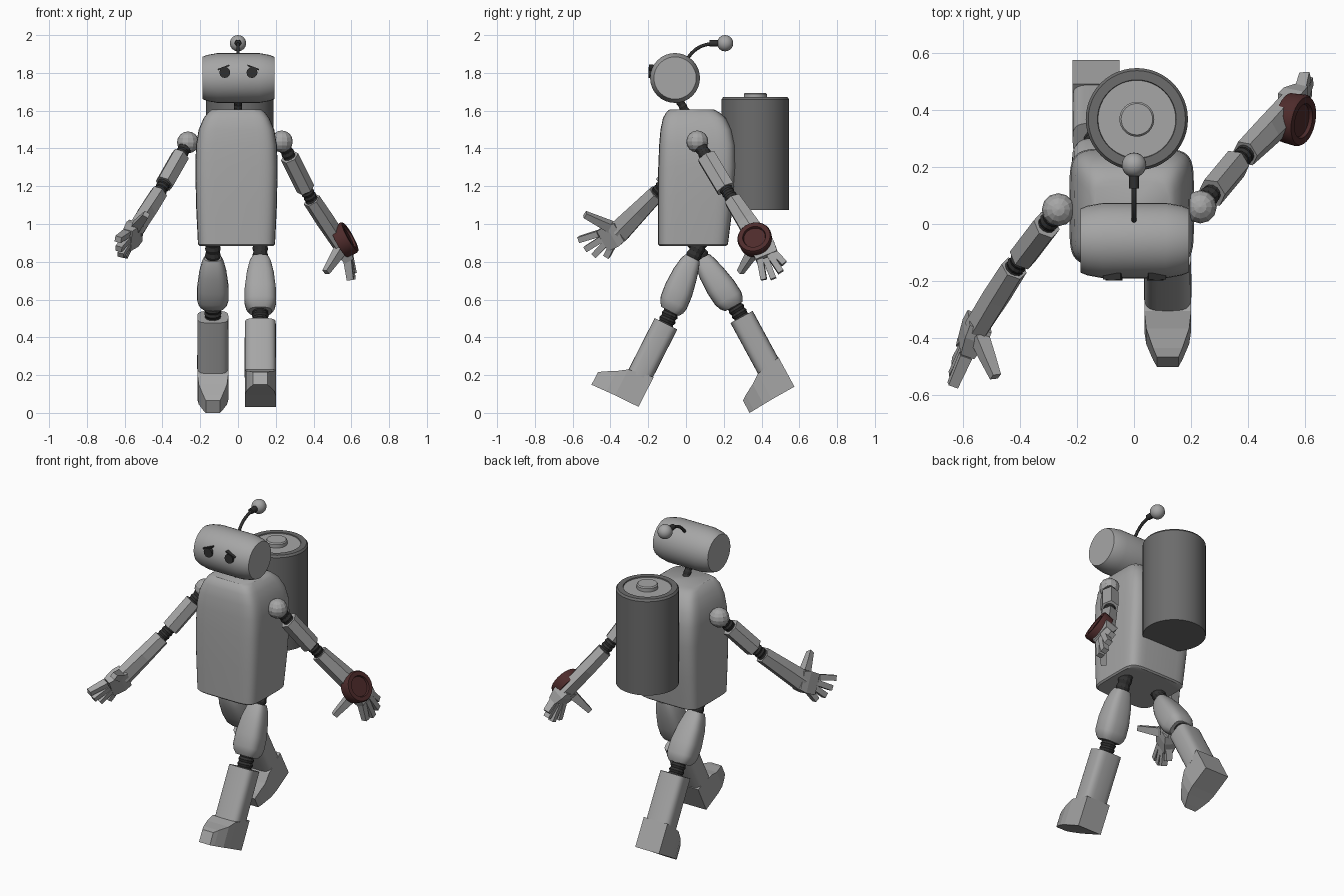
import bpy, bmesh, math
from mathutils import Vector as V

if "Cube" in bpy.data.objects:
    bpy.data.objects.remove(bpy.data.objects["Cube"])


def material(name, rgb):
    m = bpy.data.materials.new(name)
    m.diffuse_color = (*rgb, 1)
    m.use_nodes = True
    m.node_tree.nodes["Principled BSDF"].inputs["Base Color"].default_value = m.diffuse_color
    return m


GREY = material("light grey", (0.38, 0.38, 0.38))
DARK = material("battery grey", (0.15, 0.15, 0.15))
BLACK = material("rubber black", (0.03, 0.03, 0.03))
RED = material("dark red", (0.075, 0.024, 0.024))


def finish(name, bm, mat, angle=35):
    bmesh.ops.recalc_face_normals(bm, faces=bm.faces)
    me = bpy.data.meshes.new(name)
    bm.to_mesh(me)
    bm.free()
    me.materials.append(mat)
    if angle:
        me.shade_smooth()
        me.set_sharp_from_angle(angle=math.radians(angle))
    ob = bpy.data.objects.new(name, me)
    bpy.context.collection.objects.link(ob)
    return ob


def spow(c, e):
    return math.copysign(abs(c) ** (2 / e), c) if abs(c) > 1e-6 else 0.0


def loft(name, origin, axis, side, secs, mat, sides=24, e=2.0, phase=0.0, angle=35):
    """Capped loft; secs = (distance, half size along side, half size across, side offset)."""
    o, w = V(origin), V(axis).normalized()
    u = V(side)
    u = (u - w * u.dot(w)).normalized()
    v = w.cross(u)
    bm = bmesh.new()
    rings = []
    for s in secs:
        d, hu, hv = s[:3]
        c = s[3] if len(s) > 3 else 0
        ring = []
        for i in range(sides):
            a = phase + 2 * math.pi * i / sides
            ring.append(bm.verts.new(o + w * d + u * (c + hu * spow(math.cos(a), e))
                                     + v * hv * spow(math.sin(a), e)))
        rings.append(ring)
    for r, q in zip(rings, rings[1:]):
        for i in range(sides):
            j = (i + 1) % sides
            bm.faces.new((r[i], r[j], q[j], q[i]))
    bm.faces.new(rings[0][::-1])
    bm.faces.new(rings[-1])
    return finish(name, bm, mat, angle)


def bar(name, a, b, side, secs, mat, box=True, sides=4):
    """Loft between two points; secs = (fraction, half size, half size)."""
    a, b = V(a), V(b)
    length = (b - a).length
    secs = [(s[0] * length, s[1], s[2]) for s in secs]
    if box:
        return loft(name, a, b - a, side, secs, mat, 4, 60, math.pi / 4, 0)
    return loft(name, a, b - a, side, secs, mat, sides, angle=0)


def ribbed(name, a, b, r):
    """Flexible joint made of alternating rings."""
    secs = [(i / 8, r * (1 if i % 2 else 0.86), r * (1 if i % 2 else 0.86)) for i in range(9)]
    return bar(name, a, b, (0.3, 1, 0.2), secs, BLACK, False, 12)


def ball(name, c, r, seg, rings, angle):
    bm = bmesh.new()
    bmesh.ops.create_uvsphere(bm, u_segments=seg, v_segments=rings, radius=r)
    bmesh.ops.translate(bm, verts=bm.verts, vec=V(c))
    return finish(name, bm, GREY, angle)


X, Y, Z = V((1, 0, 0)), V((0, 1, 0)), V((0, 0, 1))

# Torso: rounded box, narrowing at the shoulders
torso = [(.884, .195, -.14, .212), (.892, .204, -.148, .222), (1.1, .214, -.149, .248),
         (1.3, .218, -.147, .265), (1.42, .214, -.142, .262), (1.5, .200, -.135, .243),
         (1.56, .174, -.122, .212), (1.59, .152, -.106, .178), (1.605, .132, -.088, .15)]
loft("torso", (-.008, 0, 0), Z, Y,
     [(z, (b - f) / 2, hx, (b + f) / 2) for z, hx, f, b in torso], GREY, 40, 6)

# Neck and barrel head
ribbed("neck", (0, .005, 1.585), (0, -.05, 1.68), .023)
loft("head", (.002, -.058, 1.773), X, Z,
     [(-.19, .112, .112), (-.165, .122, .122), (-.11, .132, .132),
      (.11, .132, .132), (.165, .122, .122), (.19, .112, .112)], GREY, 32)

# Eyes and tilted brows
for s, side in ((-1, "left"), (1, "right")):
    x = .002 + s * .072
    loft(side + "_eye", (x, -.17, 1.802), -Y, Z, [(0, .029, .029), (.028, .029, .029)], BLACK, 12)
    bar(side + "_brow", (x + s * .037, -.183, 1.817), (x - s * .024, -.183, 1.84), Y,
        [(0, .012, .004), (1, .012, .004)], BLACK)

# Antenna
cu = bpy.data.curves.new("antenna", "CURVE")
cu.dimensions = "3D"
cu.bevel_depth = .009
cu.bevel_resolution = 2
cu.resolution_u = 6
sp = cu.splines.new("BEZIER")
sp.bezier_points.add(1)
for p, co, hl, hr in zip(sp.bezier_points, ((0, .01, 1.88), (0, .18, 1.957)),
                         ((0, 0, 1.86), (0, .09, 1.957)), ((0, .05, 1.935), (0, .2, 1.957))):
    p.co, p.handle_left, p.handle_right = co, hl, hr
cu.materials.append(BLACK)
bpy.context.collection.objects.link(bpy.data.objects.new("antenna", cu))
loft("antenna_collar", (0, .125, 1.957), Y, Z, [(0, .017, .017), (.06, .019, .019)], BLACK, 12)
ball("antenna_tip", (0, .207, 1.957), .043, 20, 12, 40)

# Battery backpack with recessed cap and terminal
B = (.01, .367, 1.074)
loft("battery", B, Z, Y, [(0, .179, .179), (.586, .179, .179), (.598, .17, .17),
                          (.598, .138, .138), (.586, .134, .134)], DARK, 48)
loft("battery_cap", B, Z, Y, [(.58, .136, .136), (.592, .136, .136)], GREY, 48)
loft("battery_terminal", B, Z, Y, [(.58, .061, .061), (.613, .061, .061), (.62, .055, .055)], GREY, 32)


# Legs, swung about the hips
def leg(side, x, deg):
    a = math.radians(deg)
    o = V((x, .06, .87))
    fwd = V((0, -math.cos(a), math.sin(a)))
    down = V((0, -math.sin(a), -math.cos(a)))
    ribbed(side + "_hip", o - down * .06, o + down * .1, .042)
    loft(side + "_thigh", o, down, fwd,
         [(.055, .042, .045, 0), (.085, .054, .058, 0), (.15, .068, .073, -.004),
          (.24, .078, .084, -.012), (.31, .077, .084, -.018), (.34, .068, .076, -.021),
          (.362, .052, .06, -.023)], GREY, 24, 3)
    ribbed(side + "_knee", o + down * .34 - fwd * .027, o + down * .45 - fwd * .033, .046)
    loft(side + "_shin", o, down, fwd,
         [(.43, .067, .082, -.033), (.74, .067, .083, -.033)], GREY, 28, 3.6)
    # boot: rising heel block and tapered toe
    boot = [(-.103, .083, .71, .889), (.035, .083, .735, .891), (.085, .076, .77, .893),
            (.145, .052, .803, .896), (.172, .038, .822, .897)]
    loft(side + "_boot", o, fwd, down,
         [(u, (b - t) / 2, h, (t + b) / 2) for u, h, t, b in boot],
         GREY, 4, 60, math.pi / 4, 0)


leg("right", .118, 27)
leg("left", -.133, -28.5)


# Arms: shoulder ball, ribbed joints, hexagonal limbs and an open hand
def arm(side, s, e, w, n, knuckle, tips, thumb):
    s, e, w, n, k = map(V, (s, e, w, n, knuckle))
    ball(side + "_shoulder", s, .058, 12, 8, 0)
    ribbed(side + "_arm_joint", s, s.lerp(e, .35), .036)
    bar(side + "_upper_arm", s, e, n, [(.28, .05, .056), (.86, .05, .056)], GREY, False, 6)
    ribbed(side + "_elbow", s.lerp(e, .82), e.lerp(w, .12), .036)
    bar(side + "_forearm", e, w, n, [(.07, .048, .05), (.5, .05, .058), (1, .046, .068)], GREY, False, 6)
    bar(side + "_palm", w.lerp(k, -.25), k, n, [(0, .042, .055), (.4, .04, .065), (1, .026, .062)], GREY)
    mid = sum((V(t) for t in tips), V()) / len(tips)
    for i, t in enumerate(tips):
        base = k + (V(t) - mid) * .55 + (w - k) * .12
        bar(f"{side}_finger_{i + 1}", base, t, n, [(0, .022, .017), (1, .018, .016)], GREY)
    bar(side + "_thumb", thumb[0], thumb[1], n, [(0, .026, .026), (.5, .022, .02), (1, .016, .015)], GREY)


arm("right", (.232, .06, 1.437), (.378, .235, 1.145), (.55, .405, .885), (.86, -.18, .48),
    (.588, .43, .825),
    [(.595, .412, .705), (.605, .463, .71), (.61, .502, .745), (.6, .52, .79)],
    [(.54, .36, .86), (.465, .288, .745)])
arm("left", (-.265, .05, 1.432), (-.41, -.14, 1.178), (-.55, -.36, .955), (-.9, .3, .25),
    (-.588, -.435, .915),
    [(-.635, -.565, .918), (-.632, -.53, .868), (-.622, -.485, .835), (-.605, -.42, .828)],
    [(-.54, -.40, .985), (-.485, -.535, 1.05)])

# Wrist dial with recessed face
loft("wrist_dial", (.568, .366, .918), (.86, -.18, .48), Z,
     [(-.035, .088, .088), (.02, .092, .092), (.03, .086, .086), (.03, .062, .062),
      (.018, .058, .058)], RED, 28)
